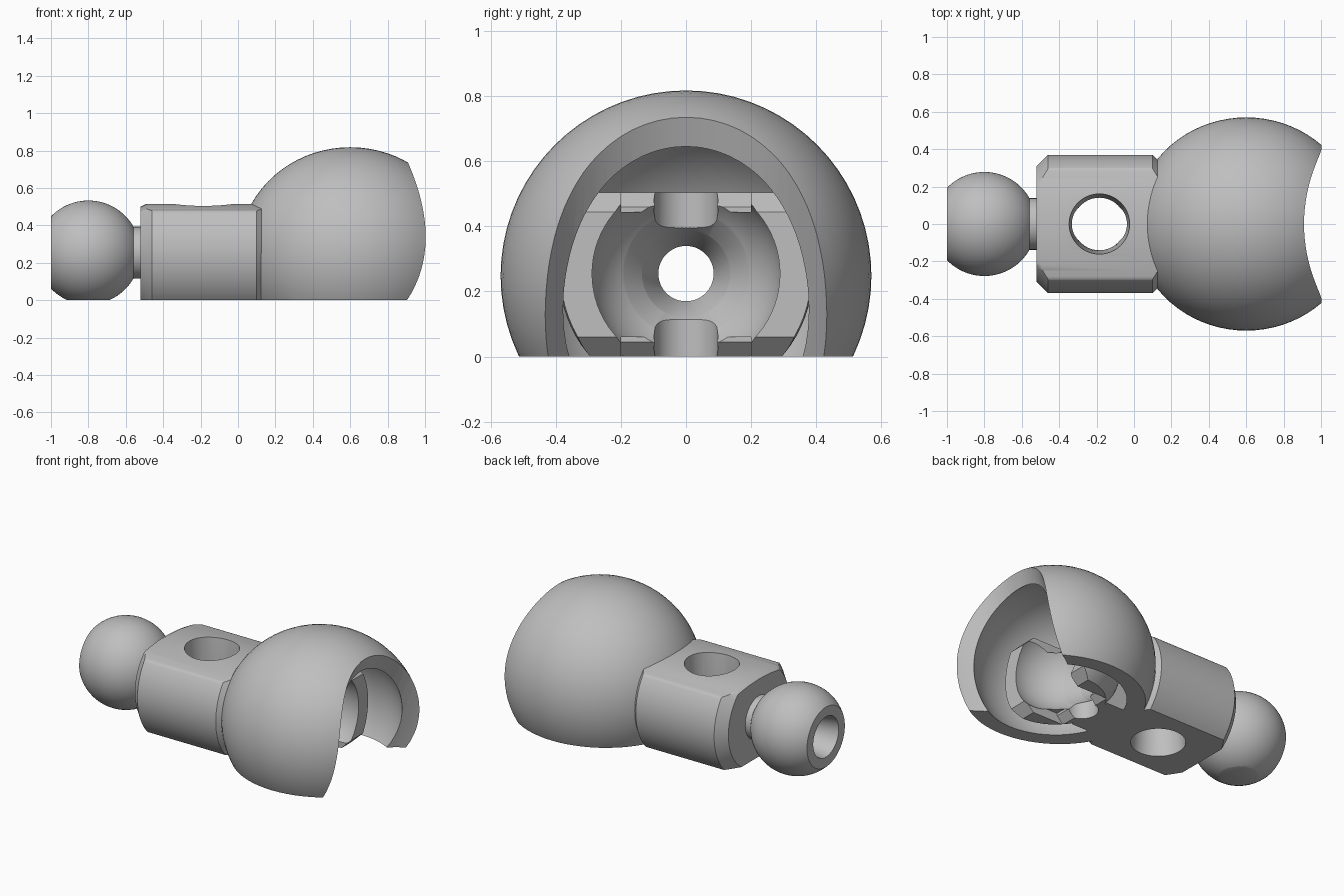
import bpy, bmesh, math
from mathutils import Matrix, Vector

old = bpy.data.objects.get("Cube")
if old:
    bpy.data.objects.remove(old, do_unlink=True)

AXIS_Z = 0.255   # height of the common long axis
BORE = 0.085     # radius of the passage along it

grey = bpy.data.materials.new("plain grey")
grey.use_nodes = True
grey.diffuse_color = (0.52, 0.52, 0.52, 1)
grey.node_tree.nodes["Principled BSDF"].inputs["Base Color"].default_value = grey.diffuse_color


def to_object(name, bm):
    bmesh.ops.recalc_face_normals(bm, faces=bm.faces)
    mesh = bpy.data.meshes.new(name)
    bm.to_mesh(mesh)
    bm.free()
    obj = bpy.data.objects.new(name, mesh)
    bpy.context.collection.objects.link(obj)
    return obj


def lathe(name, profile, z=AXIS_Z, steps=72, closed=True):
    """Revolve (x, radius) points around a line along x."""
    bm = bmesh.new()
    verts = [bm.verts.new((x, 0, r)) for x, r in profile]
    pairs = list(zip(verts, verts[1:]))
    if closed:
        pairs.append((verts[-1], verts[0]))
    edges = [bm.edges.new(pair) for pair in pairs]
    bmesh.ops.spin(bm, geom=verts + edges, cent=(0, 0, 0), axis=(1, 0, 0),
                   angle=math.tau, steps=steps)
    bmesh.ops.remove_doubles(bm, verts=bm.verts, dist=0.0001)
    bmesh.ops.translate(bm, verts=bm.verts, vec=(0, 0, z))
    return to_object(name, bm)


def arc(cx, radius, x_from, x_to, count=36):
    """Points of a circle on the axis between two x positions."""
    a0, a1 = (math.acos(max(-1, min(1, (x - cx) / radius))) for x in (x_from, x_to))
    angles = [a0 + (a1 - a0) * i / count for i in range(count + 1)]
    return [(cx + radius * math.cos(a), radius * math.sin(a)) for a in angles]


def leg(radius, r):
    """Distance from a circle's centre to where it has height r."""
    return math.sqrt(radius ** 2 - r ** 2)


def box(name, low, high, turn=0):
    low, high = Vector(low), Vector(high)
    size = high - low
    bm = bmesh.new()
    bmesh.ops.create_cube(bm, size=1, matrix=Matrix.Translation((low + high) / 2)
                          @ Matrix.Rotation(turn, 4, 'Y') @ Matrix.Diagonal((*size, 1)))
    return to_object(name, bm)


def diamond(name, x, z, reach, y):
    """Square bar along y, turned on edge, for chamfers."""
    h = reach / math.sqrt(2)
    return box(name, (x - h, -y, z - h), (x + h, y, z + h), math.pi / 4)


def rod(name, x, z, r_low, r_high, height, tilt=0):
    """Upright round cutter, optionally leaning towards +x."""
    bm = bmesh.new()
    bmesh.ops.create_cone(bm, cap_ends=True, segments=72, radius1=r_low, radius2=r_high,
                          depth=height, matrix=Matrix.Translation((x, 0, z))
                          @ Matrix.Rotation(tilt, 4, 'Y'))
    return to_object(name, bm)


def carve(obj, cutters, operation='DIFFERENCE'):
    """Apply boolean cutters in order and remove them."""
    for cutter in cutters:
        cutter.hide_render = True
        mod = obj.modifiers.new("cut", 'BOOLEAN')
        mod.operation, mod.solver, mod.object = operation, 'EXACT', cutter
        graph = bpy.context.evaluated_depsgraph_get()
        graph.update()
        mesh = bpy.data.meshes.new_from_object(obj.evaluated_get(graph))
        obj.modifiers.clear()
        obj.data = mesh
        bpy.data.objects.remove(cutter, do_unlink=True)


def trim(obj, top):
    carve(obj, [box("trim_box", (-3, -3, 0), (3, 3, top))], 'INTERSECT')


# Ball with its short neck and flared passage
ball_end = lathe("ball_and_neck", [(-1, 0.13)] + arc(-0.8, 0.278, -1, -0.8 + leg(0.278, 0.138))
                 + [(-0.5, 0.138), (-0.5, BORE), (-0.72, BORE)])
trim(ball_end, 2)

# Body: round bar, flat below, gently crowned above, chamfered ends
body = lathe("body", [(-0.52, BORE), (-0.52, 0.31), (-0.46, 0.37), (0.1, 0.37),
                      (0.13, 0.34), (0.13, BORE)])
trim(body, 2)
crown = 1.2
carve(body, [lathe("crown_cutter", [(-0.6, 0), (-0.6, crown - 0.055), (-0.49, crown),
                                    (0.2, crown), (0.2, 0)],
                   0.515 - crown, 240, closed=False)], 'INTERSECT')
cross_x = -0.185
carve(body, [rod("cross_hole_low", cross_x, 0.12, 0.163, 0.14, 0.28),
             rod("cross_hole_high", cross_x, 0.39, 0.14, 0.163, 0.28)])

# Outer hood: hollow globe, slightly long, with a leaning round opening
hood_x, outer, inner, passage = 0.6, 0.57, 0.485, 0.095
shell = arc(hood_x, outer, hood_x - leg(outer, passage), hood_x + outer)
hood = lathe("hood", arc(hood_x, inner, hood_x + inner, hood_x - leg(inner, passage))
             + [(hood_x + (x - hood_x) * 1.05, r) for x, r in shell], 0.248, closed=False)
trim(hood, 2)
carve(hood, [rod("hood_opening", 1.273, 0.3, 0.49, 0.49, 3, math.atan(0.36))])

# Inner cup that grips a ball, with a funnel at its back
grip, cavity = 0.39, 0.295
cup = lathe("cup", arc(hood_x, grip, hood_x - leg(grip, BORE), 0.66)
            + arc(hood_x, cavity, 0.66, hood_x - leg(cavity, 0.19)))
trim(cup, 0.505)
cutters = [rod("relief_hole", 0.4, 0.25, 0.098, 0.098, 1)]
for z in (0, 0.505):
    cutters += [box("slot", (0.42, -0.2, z - 0.06), (1, 0.2, z + 0.06)),
                diamond("slot_chamfer", 0.42, z, 0.045, 0.2),
                diamond("lip_chamfer", 0.66, z, 0.06, 1)]
carve(cup, cutters)

# Web joining the cup to the body
web = box("cup_web", (0.1, -0.16, 0), (0.34, 0.16, 0.505))
carve(web, [lathe("web_bore", [(0, 0), (0, BORE), (0.22, BORE), (0.4, 0.208), (0.4, 0)],
                  closed=False),
            rod("web_relief", 0.4, 0.25, 0.098, 0.098, 1)])

# Finish: one colour, smooth curves, crisp edges
parts = [ball_end, body, hood, cup, web]
bpy.ops.object.select_all(action='DESELECT')
for part in parts:
    part.data.materials.clear()
    part.data.materials.append(grey)
    part.select_set(True)
bpy.context.view_layer.objects.active = body
bpy.ops.object.shade_smooth_by_angle(angle=math.radians(40))
